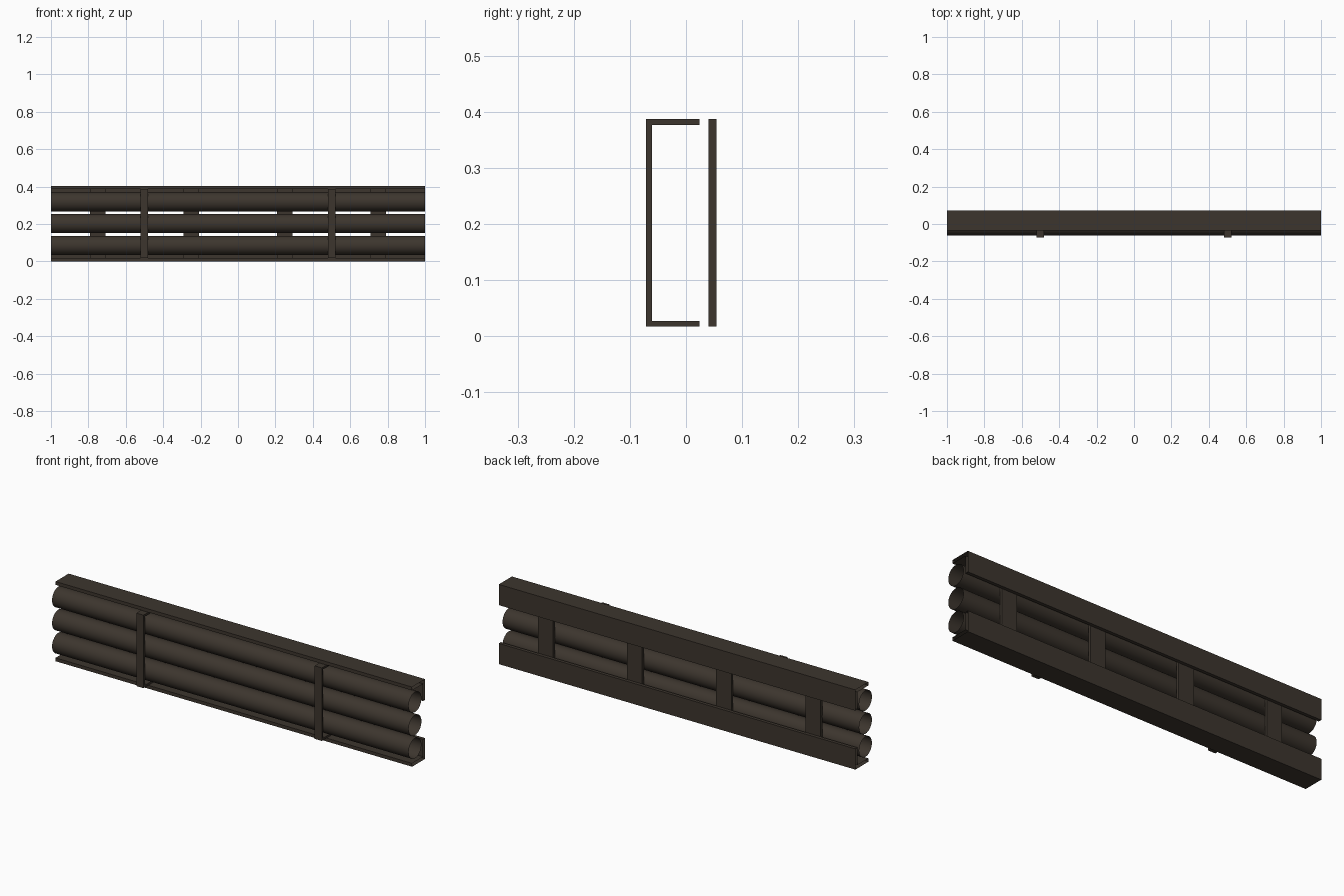
import bpy, bmesh, math

if "Cube" in bpy.data.objects:
    bpy.data.objects.remove(bpy.data.objects["Cube"])

mat = bpy.data.materials.new("dark_brown_metal")
mat.diffuse_color = (0.046, 0.036, 0.027, 1)
mat.use_nodes = True
mat.node_tree.nodes["Principled BSDF"].inputs["Base Color"].default_value = mat.diffuse_color

H, Y, T = 0.404, 0.0715, 0.017   # total height, half depth, rail thickness
MID = H / 2


def extrude_profile(name, pts, x0, x1, caps=True, smooth=False):
    """Extrude a closed (y, z) profile along x, with or without end caps."""
    bm = bmesh.new()
    a = [bm.verts.new((x0, y, z)) for y, z in pts]
    b = [bm.verts.new((x1, y, z)) for y, z in pts]
    n = len(pts)
    for i in range(n):
        j = (i + 1) % n
        bm.faces.new((a[i], b[i], b[j], a[j])).smooth = smooth
    if caps:
        bm.faces.new(a)
        bm.faces.new(b[::-1])
        bmesh.ops.recalc_face_normals(bm, faces=bm.faces)
    me = bpy.data.meshes.new(name)
    bm.to_mesh(me)
    bm.free()
    me.materials.append(mat)
    ob = bpy.data.objects.new(name, me)
    bpy.context.collection.objects.link(ob)
    return ob


# angle rails, open at the ends: flange outside, web at the back
LEG = 0.105
rail = [(Y, 0), (Y, LEG), (Y - T, LEG), (Y - T, T), (Y - LEG, T), (Y - LEG, 0)]
extrude_profile("bottom_rail", rail, -1, 1, caps=False)
extrude_profile("top_rail", [(y, H - z) for y, z in rail][::-1], -1, 1, caps=False)

# three open pipes
R, SEG = 0.051, 32
for k, label in enumerate(("lower", "middle", "upper")):
    zc = MID + (k - 1) * 0.117
    ring = [(-0.01 + R * math.cos(2 * math.pi * i / SEG),
             zc + R * math.sin(2 * math.pi * i / SEG)) for i in range(SEG)]
    extrude_profile(label + "_pipe", ring, -1, 1, caps=False, smooth=True)

# back plates joining the rails
for i, x in enumerate((-0.75, -0.25, 0.25, 0.75)):
    extrude_profile(f"back_plate_{i + 1}",
                    [(0.04, T), (Y - T, T), (Y - T, H - T), (0.04, H - T)],
                    x - 0.0425, x + 0.0425)

# C-shaped front straps holding the pipes
w, a, tip = 0.011, 0.0105, 0.0245
z0, z1 = T, H - T
strap = [(-Y, z0), (tip, z0), (tip, z0 + a), (-Y + w, z0 + a),
         (-Y + w, z1 - a), (tip, z1 - a), (tip, z1), (-Y, z1)]
for label, x in (("left", -0.5), ("right", 0.5)):
    extrude_profile(label + "_strap", strap, x - 0.02, x + 0.02)
